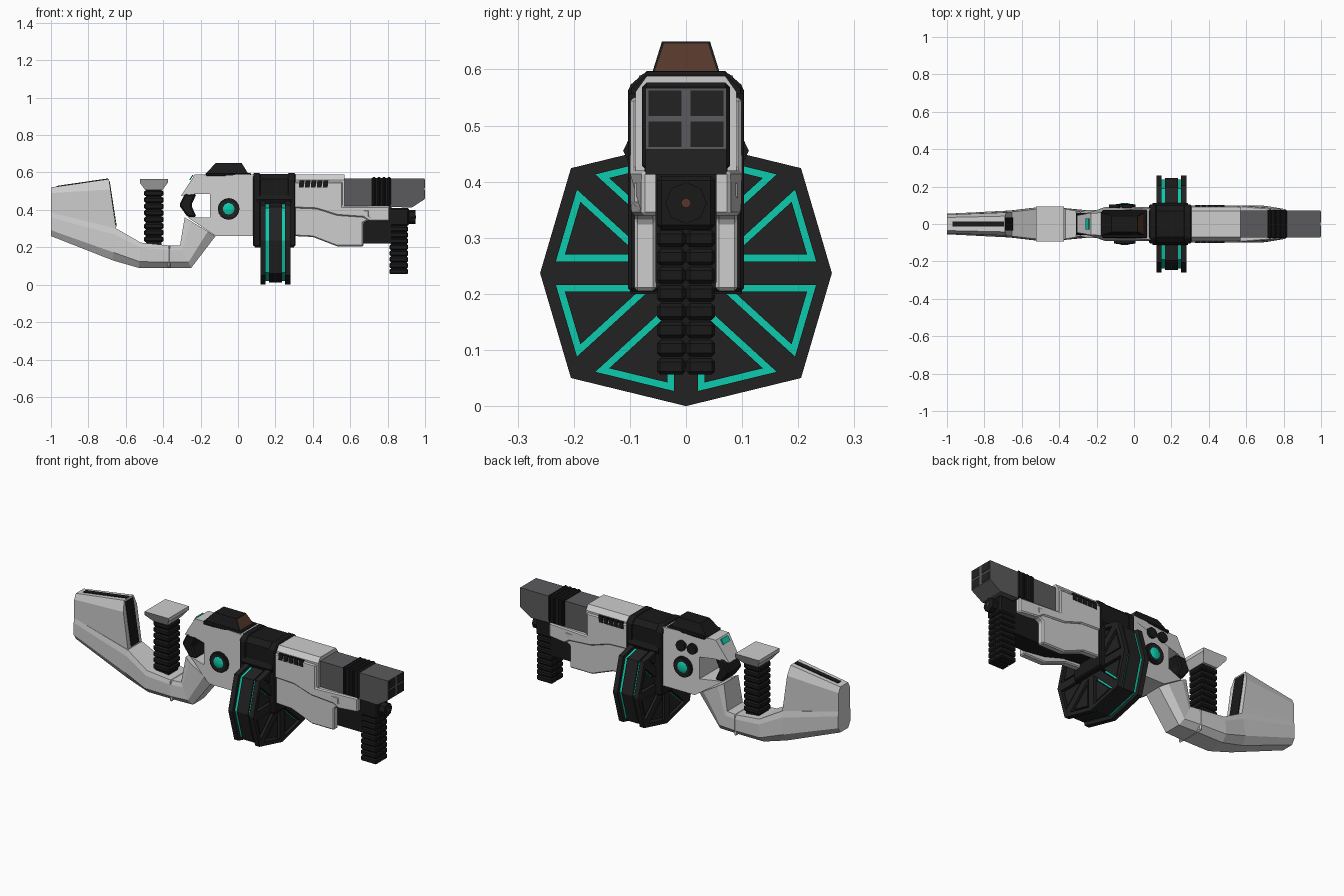
import bpy, bmesh, math
from mathutils import Vector

if "Cube" in bpy.data.objects:
    bpy.data.objects.remove(bpy.data.objects["Cube"])


def material(name, r, g, b):
    m = bpy.data.materials.new(name)
    m.diffuse_color = (r, g, b, 1)
    m.use_nodes = True
    m.node_tree.nodes["Principled BSDF"].inputs["Base Color"].default_value = m.diffuse_color
    return m


WHITE = material("light_grey", 0.61, 0.61, 0.61)
BLACK = material("black", 0.010, 0.010, 0.010)
DARK = material("charcoal", 0.016, 0.016, 0.016)
STEEL = material("steel_grey", 0.105, 0.105, 0.11)
TEAL = material("teal", 0.004, 0.60, 0.42)
BROWN = material("brown", 0.09, 0.038, 0.023)


def finish(name, bm, mat, bevel=0):
    bmesh.ops.recalc_face_normals(bm, faces=bm.faces)
    me = bpy.data.meshes.new(name)
    bm.to_mesh(me)
    bm.free()
    me.materials.append(mat)
    ob = bpy.data.objects.new(name, me)
    bpy.context.collection.objects.link(ob)
    if bevel:
        mod = ob.modifiers.new("bevel", 'BEVEL')
        mod.width, mod.segments, mod.limit_method = bevel, 1, 'ANGLE'
    return ob


def prism(name, pts, a, b, mat, axis='y', bevel=0, warp=None):
    """Extrude an XZ profile along y, or a YZ profile along x; warp moves each vertex."""
    bm = bmesh.new()
    put = (lambda p, d: (p[0], d, p[1])) if axis == 'y' else (lambda p, d: (d, p[0], p[1]))
    face = bm.faces.new([bm.verts.new(put(p, a)) for p in pts])
    new = bmesh.ops.extrude_face_region(bm, geom=[face])['geom']
    off = (0, b - a, 0) if axis == 'y' else (b - a, 0, 0)
    bmesh.ops.translate(bm, vec=off, verts=[v for v in new if isinstance(v, bmesh.types.BMVert)])
    if warp:
        for v in bm.verts:
            warp(v.co)
    return finish(name, bm, mat, bevel)


def box(name, x0, x1, y0, y1, z0, z1, mat, bevel=0):
    return prism(name, [(x0, z0), (x1, z0), (x1, z1), (x0, z1)], y0, y1, mat, bevel=bevel)


def loft(name, stations, mat):
    """Skin 8-sided sections: (bottom xz, top xz, bottom / middle / top half-width)."""
    bm = bmesh.new()
    rings = []
    for (bx, bz), (tx, tz), wb, wm, wt in stations:
        side = [(0, wb), (.25, wm), (.8, wm), (1, wt)]
        sec = side + [(t, -w) for t, w in reversed(side)]
        rings.append([bm.verts.new((bx + (tx - bx) * t, w, bz + (tz - bz) * t)) for t, w in sec])
    for r, s in zip(rings, rings[1:]):
        for i in range(8):
            j = (i + 1) % 8
            bm.faces.new((r[i], r[j], s[j], s[i]))
    bm.faces.new(rings[0])
    bm.faces.new(rings[-1])
    return finish(name, bm, mat)


def disc(name, axis, centre, r, depth, mat, n=16):
    pts = [(r * math.cos(2 * math.pi * i / n), r * math.sin(2 * math.pi * i / n)) for i in range(n)]
    ob = prism(name, pts, -depth / 2, depth / 2, mat, axis)
    ob.location = centre
    return ob


# Stock: lower arm and raised butt panel
loft("stock_arm", [((-1, .26), (-1, .385), .035, .055, .05),
                   ((-.67, .13), (-.65, .30), .045, .072, .065),
                   ((-.53, .09), (-.52, .225), .055, .088, .08),
                   ((-.37, .09), (-.37, .21), .055, .085, .08),
                   ((-.25, .09), (-.31, .21), .05, .075, .07),
                   ((-.12, .26), (-.285, .36), .05, .075, .065)], WHITE)
loft("stock_panel", [((-1, .37), (-1, .52), .05, .05, .035),
                     ((-.65, .285), (-.69, .565), .062, .062, .042)], WHITE)
prism("stock_top_strip", [(-.97, .522), (-.695, .562), (-.695, .568), (-.97, .528)], -.014, .014, BLACK)
prism("stock_front_strip", [(-.69, .555), (-.652, .31), (-.648, .31), (-.686, .555)], -.035, .035, BLACK)
prism("stock_collar", [(-.375, .088), (-.36, .088), (-.36, .212), (-.375, .212)], -.086, .086, WHITE, bevel=.02)

# Rear grip with ribs and flared cap
box("rear_grip_core", -.492, -.408, -.043, .043, .2, .51, BLACK)
for i in range(8):
    z = .228 + i * .035
    box(f"rear_grip_rib_{i}", -.502, -.398, -.052, .052, z, z + .031, BLACK, .007)


def flare(co):
    co.y *= 1 if co.z > .53 else .62


prism("rear_grip_cap", [(-.495, .505), (-.405, .505), (-.375, .545), (-.375, .565), (-.525, .565), (-.525, .545)],
      -.093, .093, WHITE, warp=flare)


# Receiver, narrowing to the rear
def taper(co):
    if co.x < -.2:
        co.y *= .72 if co.x > -.26 else .5
    if co.z > .58:
        co.y *= .9


prism("receiver", [(-.23, .59), (-.305, .475), (-.225, .485), (-.15, .485), (-.15, .36),
                   (-.27, .36), (-.12, .26), (.09, .26), (.09, .56), (.09, .59), (-.2, .59)],
      -.092, .092, WHITE, warp=taper)
prism("rear_light", [(-.238, .585), (-.255, .559), (-.26, .562), (-.243, .588)], -.03, .03, TEAL)
prism("trigger_guard", [(-.315, .425), (-.285, .485), (-.222, .485), (-.25, .425), (-.222, .362), (-.27, .362)],
      -.06, .06, BLACK, bevel=.008)

# Top sight with brown front pane
sight = prism("top_sight", [(-.18, .585), (-.12, .65), (.02, .65), (.06, .585)], -.063, .063, BLACK,
              warp=lambda co: setattr(co, "y", co.y * (.68 if co.z > .62 else 1)))
sight.data.materials.append(BROWN)
bm = bmesh.new()
bm.from_mesh(sight.data)
front = [f for f in bm.faces if f.normal.x > .5]
bmesh.ops.inset_region(bm, faces=front, thickness=.006)
for f in front:
    f.material_index = 1
bm.to_mesh(sight.data)
bm.free()
box("sight_base", -.17, .07, -.075, .075, .58, .597, BLACK, .005)

# Round lamps on both sides, small buttons on the back side
for s, tag in ((-1, "front"), (1, "back")):
    disc(f"lamp_ring_{tag}", 'y', (-.05, s * .093, .405), .058, .02, BLACK)
    disc(f"lamp_rim_{tag}", 'y', (-.05, s * .1, .405), .047, .012, DARK)
    bpy.ops.mesh.primitive_uv_sphere_add(segments=16, ring_count=8, radius=.038, location=(-.05, s * .098, .405))
    lamp = bpy.context.object
    lamp.name, lamp.scale.y = f"lamp_{tag}", .4
    lamp.data.materials.append(TEAL)
for i, x in enumerate((-.105, -.035)):
    disc(f"side_button_{i}", 'y', (x, .094, .52), .029, .018, BLACK)

# Clamp around the drum
clamp = [(-.1, .2), (.1, .2), (.1, .565), (.07, .592), (-.07, .592), (-.1, .565)]
prism("clamp", clamp, .09, .30, BLACK, 'x')
for i, x in enumerate((.08, .265)):
    prism(f"clamp_band_{i}", [(y * 1.03, z + .004) for y, z in clamp], x, x + .042, BLACK, 'x', .006)
prism("clamp_shoulder", [(-.1, .43), (.1, .43), (.112, .455), (.1, .48), (-.1, .48), (-.112, .455)],
      .1, .29, BLACK, 'x')

# Drum: octagonal core, teal layers, plates with triangular slots around infill wedges
CZ = .237
octo = [Vector(p) for p in ((0, -.237), (.205, -.187), (.26, 0), (.205, .187),
                            (0, .237), (-.205, .187), (-.26, 0), (-.205, -.187))]


def ring(k):
    return [(p.x * k, p.y * k + CZ) for p in octo]


def inset(tri, d):
    """Shrink a triangle about its incentre so every side moves in by d."""
    a, b, c = tri
    la, lb, lc = (b - c).length, (c - a).length, (a - b).length
    per = la + lb + lc
    mid = (a * la + b * lb + c * lc) / per
    r = abs((b - a).cross(c - a)) / per
    return [mid + (p - mid) * (1 - d / r) for p in tri]


prism("drum_core", ring(.95), .165, .235, DARK, 'x')
prism("drum_light_layer", ring(.92), .148, .252, TEAL, 'x')
for tag, x0, x1, p0, p1 in (("rear", .12, .148, .126, .15), ("fore", .252, .28, .25, .274)):
    bm = bmesh.new()
    for i in range(8):
        tri = [Vector((0, 0)), octo[i], octo[(i + 1) % 8]]
        hole, plug = inset(tri, .021), inset(tri, .033)
        o, h = ([bm.verts.new((x0, p.x, p.y + CZ)) for p in t] for t in (tri, hole))
        for k in range(3):
            j = (k + 1) % 3
            bm.faces.new((o[k], o[j], h[j], h[k]))
        prism(f"drum_wedge_{tag}_{i}", [(p.x, p.y + CZ) for p in plug], p0, p1, DARK, 'x')
    bmesh.ops.remove_doubles(bm, verts=bm.verts, dist=1e-5)
    new = bmesh.ops.extrude_face_region(bm, geom=bm.faces[:])['geom']
    bmesh.ops.translate(bm, vec=(x1 - x0, 0, 0), verts=[v for v in new if isinstance(v, bmesh.types.BMVert)])
    finish(f"drum_plate_{tag}", bm, DARK)

# Fore body: upper shell, side plates, lower shells and black underside
prism("fore_body", [(-.09, .40), (.09, .40), (.09, .56), (.07, .588), (-.07, .588), (-.09, .56)],
      .30, .57, WHITE, 'x')
upper = [(.30, .41), (.42, .405), (.53, .37), (.67, .36), (.70, .34), (.81, .34), (.81, .42), (.56, .42),
         (.56, .55), (.30, .55)]
lower = [(.30, .26), (.40, .255), (.53, .205), (.67, .205), (.67, .33), (.70, .345), (.70, .40), (.30, .42)]


def nose(co):
    if co.x > .75:
        co.y *= .8


for s, tag in ((-1, "front"), (1, "back")):
    prism(f"upper_shell_{tag}", upper, s * .055, s * .099, WHITE, bevel=.006, warp=nose)
    prism(f"lower_shell_{tag}", lower, s * .053, s * .092, WHITE, bevel=.006)
    for i in range(5):
        x = .325 + i * .032
        prism(f"vent_{tag}_{i}", [(x, .52), (x + .026, .52), (x + .03, .558), (x + .004, .558)],
              s * .088, s * .102, BLACK)
prism("underside", [(.30, .28), (.42, .27), (.54, .235), (.67, .22), (.82, .22), (.82, .415), (.30, .415)],
      -.054, .054, BLACK)

# Barrel with four bores and ribbed collar
prism("barrel", [(.56, .42), (.93, .413), (.998, .457), (.998, .567), (.56, .567)], -.072, .072, STEEL)
for i, (y, z) in enumerate(((-.067, .462), (.008, .462), (-.067, .517), (.008, .517))):
    box(f"bore_{i}", .994, 1.0, y, y + .059, z, z + .045, DARK)
for i in range(4):
    x = .715 + i * .027
    box(f"collar_rib_{i}", x, x + .023, -.078, .078, .42, .577, BLACK, .008)
box("collar_core", .715, .815, -.074, .074, .418, .571, BLACK)

# Front grip: head, knob and paired ribs
box("front_grip_head", .80, .915, -.052, .052, .315, .41, BLACK, .008)
disc("grip_knob", 'x', (.928, 0, .362), .037, .04, BLACK, 8)
disc("grip_knob_tip", 'x', (.948, 0, .362), .009, .006, BROWN, 8)
box("front_grip_core", .817, .903, -.044, .044, .07, .33, BLACK)
for i in range(8):
    z = .056 + i * .0325
    for s, tag in ((-1, "front"), (1, "back")):
        box(f"front_grip_rib_{tag}_{i}", .81, .91, s * .001, s * .052, z, z + .029, BLACK, .006)
